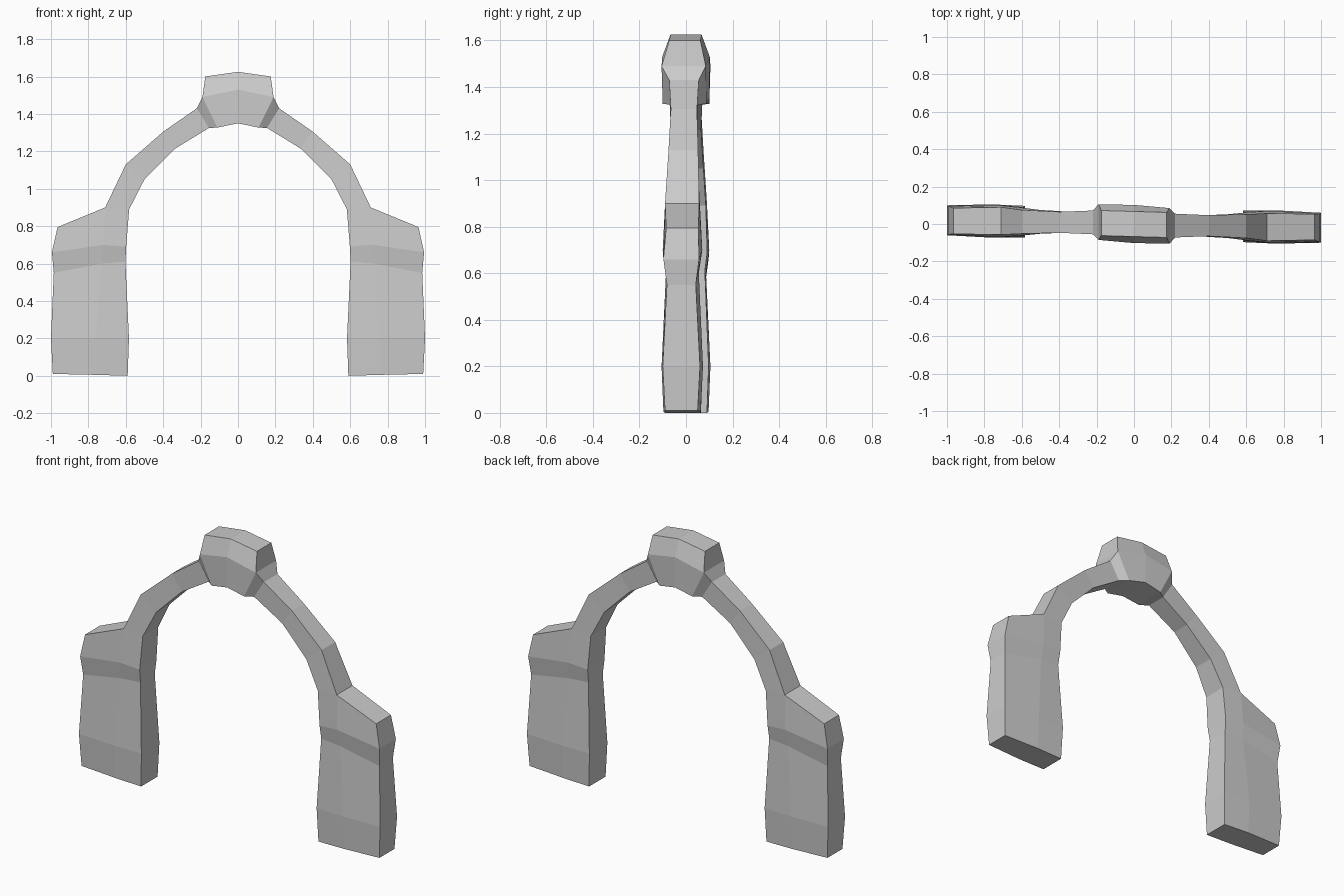
import bpy, bmesh

if "Cube" in bpy.data.objects:
    bpy.data.objects.remove(bpy.data.objects["Cube"])

# Each point: x, z, front y, back y. The left half is listed, the right is its half-turn.
# Pillar, outer edge from the ground to the shoulder
pillar_outer = [(-.99, .01, -.05, .09), (-1.0, .20, -.06, .10), (-.985, .55, -.042, .082),
                (-.995, .66, -.056, .097), (-.965, .795, -.053, .085)]
# Pillar, middle line
pillar_mid = [(-.76, .005, -.063, .097), (-.76, .20, -.073, .105), (-.73, .60, -.055, .086),
              (-.72, .70, -.07, .10), (-.71, .90, -.057, .09)]
# Pillar, edge facing the opening
pillar_inner = [(-.59, 0, -.064, .09), (-.583, .20, -.072, .097), (-.602, .61, -.053, .081),
                (-.598, .69, -.066, .091), (-.582, .89, -.06, .085)]
# Arch band, upper and lower edges, ending on the keystone
arch_outer = [pillar_mid[-1], (-.60, 1.13, -.052, .075), (-.40, 1.305, -.047, .065),
              (-.22, 1.43, -.055, .072), (-.19, 1.49, -.085, .105), (0, 1.53, -.102, .102)]
arch_inner = [pillar_inner[-1], (-.50, 1.05, -.052, .075), (-.335, 1.215, -.045, .065),
              (-.155, 1.325, -.053, .07), (-.11, 1.327, -.088, .10), (0, 1.35, -.10, .10)]
# Keystone, upper row
key_low = arch_outer[-2:]
key_top = [(-.175, 1.60, -.062, .072), (0, 1.625, -.067, .067)]

strips = [(pillar_outer, pillar_mid), (pillar_mid, pillar_inner),
          (arch_outer, arch_inner), (key_low, key_top)]


def half_turn(points):
    return [(-x, z, -yb, -yf) for x, z, yf, yb in points]


strips += [(half_turn(a), half_turn(b)) for a, b in strips]

bm = bmesh.new()
pairs = {}


def pair(p):
    """Front and back vertices of a point, shared between strips."""
    key = (round(p[0], 4) + 0.0, round(p[1], 4))
    if key not in pairs:
        pairs[key] = (bm.verts.new((p[0], p[2], p[1])), bm.verts.new((p[0], p[3], p[1])))
    return pairs[key]


# Front and back sheets
for a, b in strips:
    for i in range(len(a) - 1):
        quad = [pair(p) for p in (a[i], a[i + 1], b[i + 1], b[i])]
        for side in (0, 1):
            bm.faces.new([q[side] for q in quad])

# Rim closing the thickness all round the outline
back = {f: r for f, r in pairs.values()}
for e in [e for e in bm.edges if e.is_boundary and e.verts[0] in back]:
    u, v = e.verts
    bm.faces.new((u, v, back[v], back[u]))

bmesh.ops.recalc_face_normals(bm, faces=bm.faces)
mesh = bpy.data.meshes.new("stone_arch")
bm.to_mesh(mesh)
bm.free()
bpy.context.collection.objects.link(bpy.data.objects.new("stone_arch", mesh))
